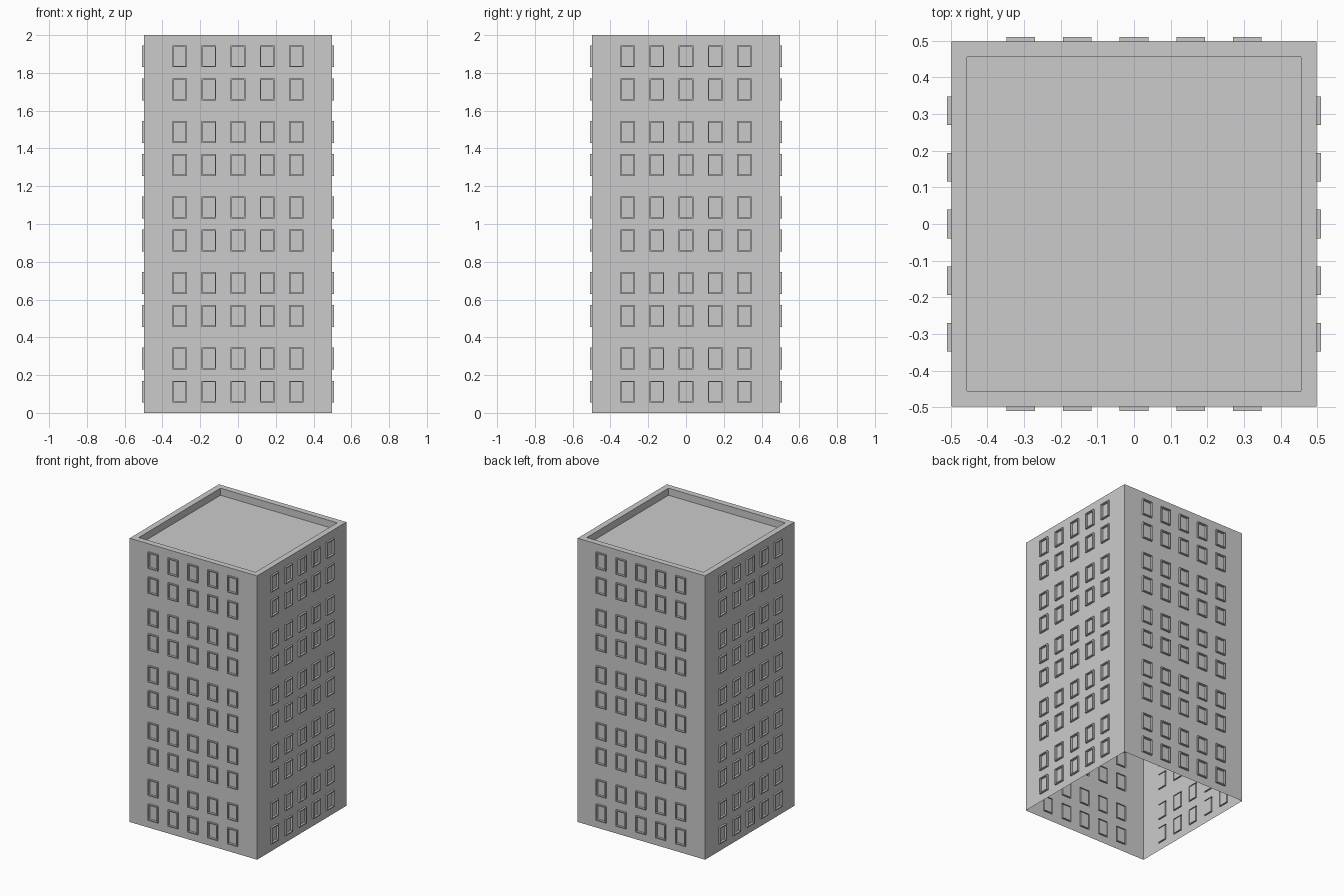
import bpy, bmesh
from math import pi
from mathutils import Matrix, Vector

if "Cube" in bpy.data.objects:
    bpy.data.objects.remove(bpy.data.objects["Cube"])

R = 0.497          # half width of the tower
H = 2.0            # height
RIM = 0.455        # inner half width of the parapet
ROOF = H - 0.05    # roof deck level
OUT = 0.0125       # window frame projection
BORDER = 0.01      # window frame width
RECESS = 0.015     # glass set back from the frame front


def make_object(name, bm):
    me = bpy.data.meshes.new(name)
    bm.to_mesh(me)
    bm.free()
    ob = bpy.data.objects.new(name, me)
    bpy.context.collection.objects.link(ob)
    return ob


def push(bm, faces, dist):
    """Extrude each face on its own along the wall's outward direction (-y)."""
    faces = bmesh.ops.extrude_discrete_faces(bm, faces=faces)["faces"]
    verts = list({v for f in faces for v in f.verts})
    bmesh.ops.translate(bm, verts=verts, vec=Vector((0, -dist, 0)))
    return faces


def wall_mesh():
    # Wall grid: odd cells in both directions are windows
    xs, zs = [-R], [0.0]
    for i in range(5):
        c = (i - 2) * 0.1545
        xs += [c - 0.039, c + 0.039]
    for floor in range(5):
        for z in (0.055, 0.23):
            zs += [floor * 0.4 - 0.0 + z - floor * 0.0, floor * 0.4 + z + 0.115]
    xs.append(R)
    zs.append(H)
    bm = bmesh.new()
    grid = [[bm.verts.new((x, -R, z)) for x in xs] for z in zs]
    windows = []
    for j in range(len(zs) - 1):
        for i in range(len(xs) - 1):
            f = bm.faces.new((grid[j][i], grid[j][i + 1],
                              grid[j + 1][i + 1], grid[j + 1][i]))
            if i % 2 and j % 2:
                windows.append(f)
    bm.normal_update()
    # Raised frames, then recessed glass
    panes = push(bm, windows, OUT)
    bm.normal_update()
    bmesh.ops.inset_individual(bm, faces=panes, thickness=BORDER)
    push(bm, panes, -RECESS)
    return bm


# Four walls sharing one mesh
front = make_object("front_wall", wall_mesh())
for k, name in enumerate(("right_wall", "back_wall", "left_wall"), 1):
    ob = bpy.data.objects.new(name, front.data)
    ob.matrix_world = Matrix.Rotation(k * pi / 2, 4, "Z")
    bpy.context.collection.objects.link(ob)

# Parapet rim and sunken roof deck
bm = bmesh.new()


def ring(r, z):
    return [bm.verts.new((sx * r, sy * r, z))
            for sx, sy in ((-1, -1), (1, -1), (1, 1), (-1, 1))]


outer, inner, deck = ring(R, H), ring(RIM, H), ring(RIM, ROOF)
for a, b in ((outer, inner), (inner, deck)):
    for i in range(4):
        n = (i + 1) % 4
        bm.faces.new((a[i], a[n], b[n], b[i]))
bm.faces.new(deck)
make_object("roof_parapet", bm)
